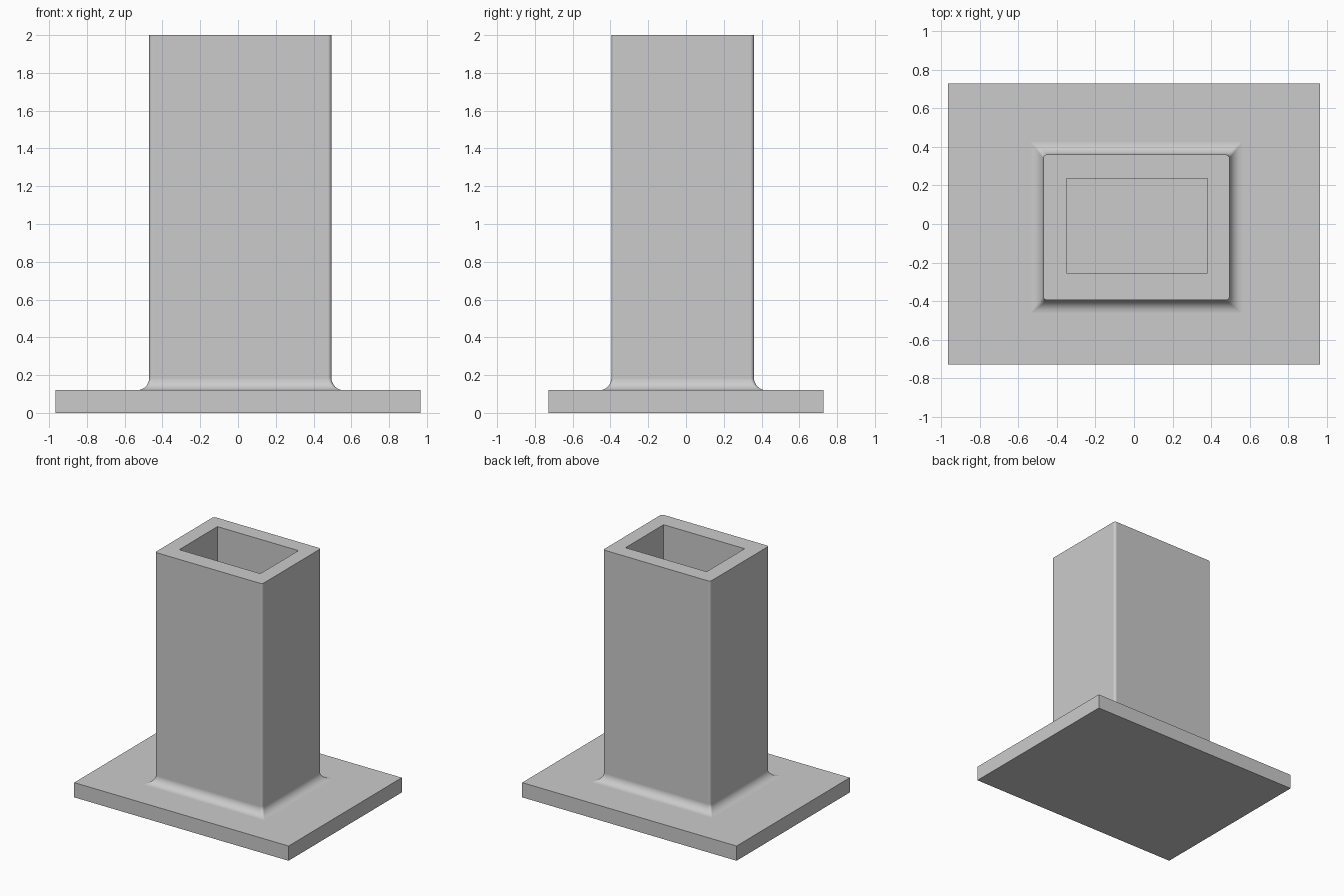
import bpy, bmesh, math
from math import sin, cos, pi

cube = bpy.data.objects.get("Cube")
if cube:
    bpy.data.objects.remove(cube, do_unlink=True)

grey = bpy.data.materials.new("plain_grey")
grey.use_nodes = True
grey.diffuse_color = (0.6, 0.6, 0.6, 1)
grey.node_tree.nodes["Principled BSDF"].inputs["Base Color"].default_value = (0.6, 0.6, 0.6, 1)

BASE_TOP, TOP = 0.12, 2.0
OUTER = (-0.47, 0.495, -0.395, 0.36)   # x min, x max, y min, y max
INNER = (-0.35, 0.38, -0.255, 0.235)
FILLET, CORNER, STEPS = 0.065, 0.02, 4


def make_object(name, bm):
    bmesh.ops.recalc_face_normals(bm, faces=bm.faces)
    mesh = bpy.data.meshes.new(name)
    bm.to_mesh(mesh)
    bm.free()
    mesh.materials.append(grey)
    obj = bpy.data.objects.new(name, mesh)
    bpy.context.collection.objects.link(obj)
    return obj


def ring(bm, rect, grow, radius, z):
    """Rounded rectangle loop, grown outwards by an offset."""
    x0, x1, y0, y1 = rect
    corners = ((x1, y1, 1, 1), (x0, y1, -1, 1), (x0, y0, -1, -1), (x1, y0, 1, -1))
    verts = []
    for i, (x, y, sx, sy) in enumerate(corners):
        cx, cy = x + sx * (grow - radius), y + sy * (grow - radius)
        for k in range(STEPS + 1):
            a = (i + k / STEPS) * pi / 2
            verts.append(bm.verts.new((cx + radius * cos(a), cy + radius * sin(a), z)))
    return verts


def box_ring(bm, rect, z):
    x0, x1, y0, y1 = rect
    return [bm.verts.new((x, y, z)) for x, y in ((x1, y1), (x0, y1), (x0, y0), (x1, y0))]


def bridge(bm, a, b):
    n = len(a)
    for i in range(n):
        j = (i + 1) % n
        bm.faces.new((a[i], a[j], b[j], b[i]))


# Base plate
bm = bmesh.new()
plate = (-0.965, 0.965, -0.728, 0.728)
low, high = box_ring(bm, plate, 0), box_ring(bm, plate, BASE_TOP)
bridge(bm, low, high)
bm.faces.new(low)
bm.faces.new(high)
make_object("base_plate", bm)

# Tube: flared foot, rounded vertical corners, flat rim, square bore
bm = bmesh.new()
loops = []
for k in range(9):
    a = k / 8 * pi / 2
    grow = FILLET * (1 - sin(a))
    radius = max(0.002, CORNER * (1 - grow / FILLET))
    loops.append(ring(bm, OUTER, grow, radius, BASE_TOP + FILLET * (1 - cos(a))))
loops.append(ring(bm, OUTER, 0, CORNER, TOP))
for a, b in zip(loops, loops[1:]):
    bridge(bm, a, b)

# Rim joins each rounded corner to the matching bore corner
rim, bore_top, bore_low = loops[-1], box_ring(bm, INNER, TOP), box_ring(bm, INNER, BASE_TOP)
for i in range(4):
    start = i * (STEPS + 1)
    for k in range(STEPS):
        bm.faces.new((rim[start + k], rim[start + k + 1], bore_top[i]))
    nxt = (i + 1) % 4
    bm.faces.new((rim[start + STEPS], rim[nxt * (STEPS + 1)], bore_top[nxt], bore_top[i]))
bridge(bm, bore_top, bore_low)
tube = make_object("rectangular_tube", bm)

# Smooth fillets, keep flat walls flat
bpy.ops.object.select_all(action="DESELECT")
tube.select_set(True)
bpy.context.view_layer.objects.active = tube
bpy.ops.object.shade_smooth_by_angle(angle=math.radians(35))
weighted = tube.modifiers.new("flat_walls", "WEIGHTED_NORMAL")
weighted.keep_sharp = True
